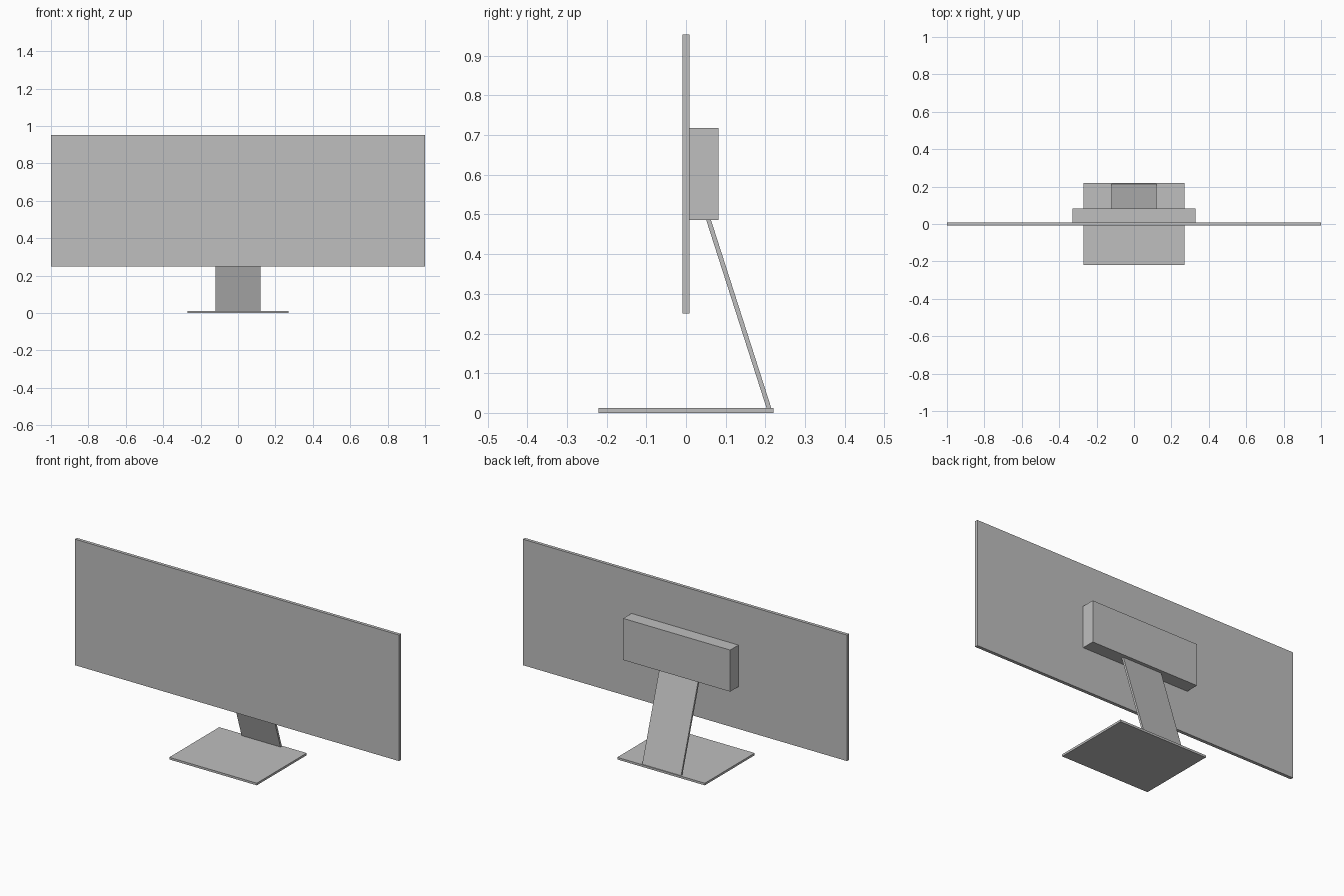
import bpy
import bmesh

cube = bpy.data.objects.get("Cube")
if cube:
    bpy.data.objects.remove(cube, do_unlink=True)

grey = bpy.data.materials.new("light_grey")
grey.use_nodes = True
colour = (0.52, 0.52, 0.52, 1)
grey.diffuse_color = colour
grey.node_tree.nodes["Principled BSDF"].inputs["Base Color"].default_value = colour


def slab(name, half_width, profile):
    """Extrude a (y, z) side profile across the width, centred on x = 0."""
    bm = bmesh.new()
    side = bm.faces.new([bm.verts.new((-half_width, y, z)) for y, z in profile])
    out = bmesh.ops.extrude_face_region(bm, geom=[side])
    moved = [v for v in out["geom"] if isinstance(v, bmesh.types.BMVert)]
    bmesh.ops.translate(bm, verts=moved, vec=(2 * half_width, 0, 0))
    bmesh.ops.recalc_face_normals(bm, faces=bm.faces)
    mesh = bpy.data.meshes.new(name)
    bm.to_mesh(mesh)
    bm.free()
    mesh.materials.append(grey)
    obj = bpy.data.objects.new(name, mesh)
    bpy.context.collection.objects.link(obj)
    return obj


def rectangle(y0, y1, z0, z1):
    return [(y0, z0), (y1, z0), (y1, z1), (y0, z1)]


# Flat display panel and the housing on its back
slab("screen_panel", 1.0, rectangle(-0.009, 0.009, 0.25, 0.953))
slab("rear_housing", 0.33, rectangle(0.009, 0.082, 0.486, 0.718))

# Leaning stand arm between the housing and the foot
slab("stand_arm", 0.12, [(0.203, 0.012), (0.215, 0.012), (0.063, 0.486), (0.051, 0.486)])

# Foot plate
slab("foot_plate", 0.27, rectangle(-0.22, 0.22, 0.0, 0.012))
